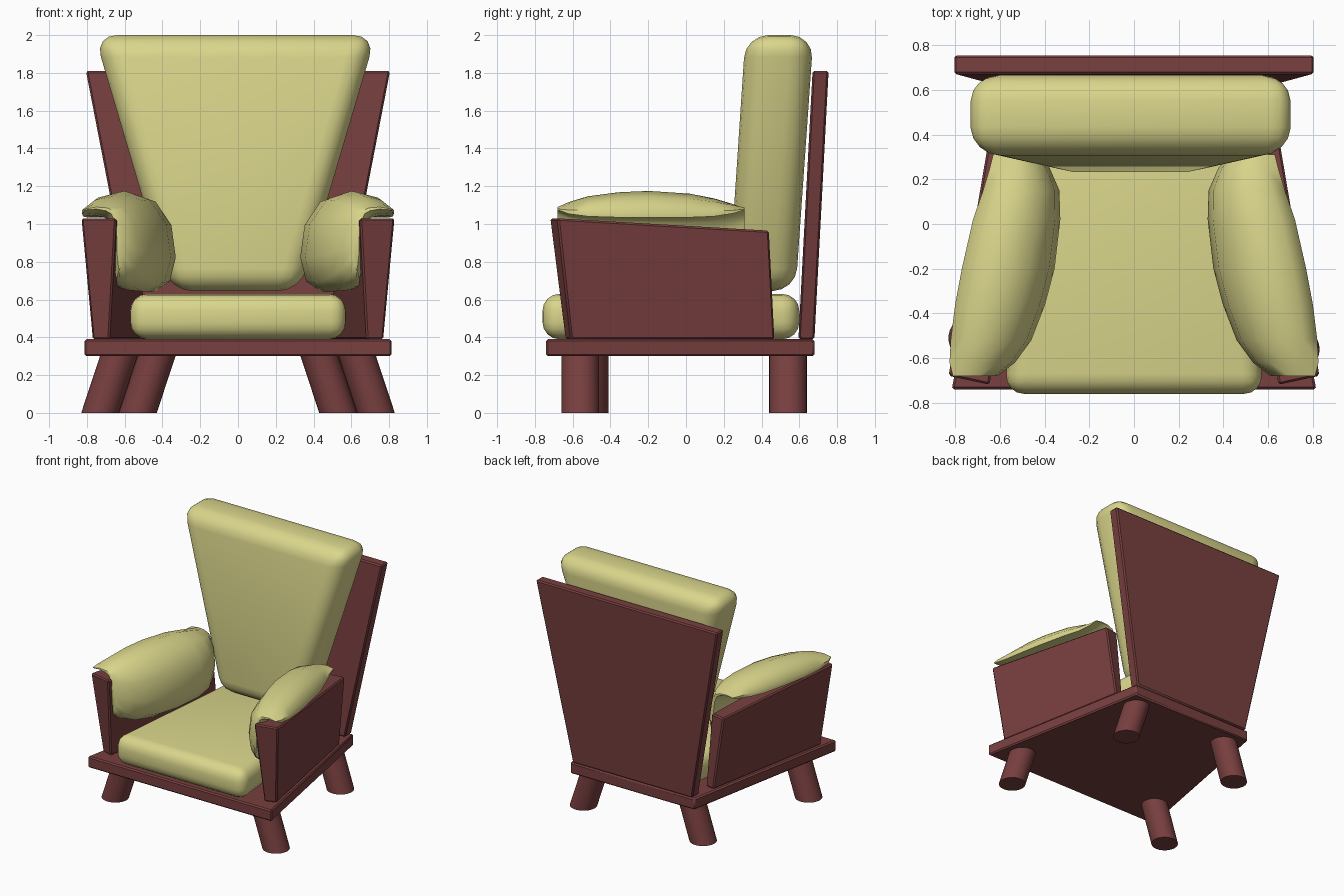
import bpy, bmesh

if "Cube" in bpy.data.objects:
    bpy.data.objects.remove(bpy.data.objects["Cube"])


def material(name, color):
    m = bpy.data.materials.new(name)
    m.diffuse_color = color
    m.use_nodes = True
    m.node_tree.nodes["Principled BSDF"].inputs["Base Color"].default_value = m.diffuse_color
    return m


WOOD = material("red_wood", (0.19, 0.05, 0.05, 1))
CLOTH = material("yellow_cloth", (0.70, 0.67, 0.26, 1))


def finish(name, bm, mat, bevel=0, segments=1, angle=0.6):
    bmesh.ops.recalc_face_normals(bm, faces=bm.faces)
    if bevel:
        bmesh.ops.bevel(bm, geom=bm.edges[:], offset=bevel, segments=segments,
                        profile=0.5, affect='EDGES', clamp_overlap=True)
    mesh = bpy.data.meshes.new(name)
    bm.to_mesh(mesh)
    bm.free()
    mesh.materials.append(mat)
    ob = bpy.data.objects.new(name, mesh)
    bpy.context.collection.objects.link(ob)
    bpy.ops.object.select_all(action='DESELECT')
    ob.select_set(True)
    bpy.context.view_layer.objects.active = ob
    bpy.ops.object.shade_smooth_by_angle(angle=angle)
    return ob


def loft(name, rings, mat, mirror=1, **kw):
    """Closed solid through equal-length rings of points."""
    bm = bmesh.new()
    vs = [[bm.verts.new((x * mirror, y, z)) for x, y, z in r] for r in rings]
    n = len(vs[0])
    for a, b in zip(vs, vs[1:]):
        for i in range(n):
            j = (i + 1) % n
            bm.faces.new((a[i], a[j], b[j], b[i]))
    bm.faces.new(vs[0])
    bm.faces.new(vs[-1])
    return finish(name, bm, mat, **kw)


def slab(z, hw_front, hw_back, y0, y1, cx=0):
    return [(cx - hw_front, y0, z), (cx + hw_front, y0, z),
            (cx + hw_back, y1, z), (cx - hw_back, y1, z)]


# Wooden base and backboard
loft("base", [slab(0.30, 0.815, 0.55, -0.74, 0.68),
              slab(0.39, 0.815, 0.55, -0.74, 0.68)], WOOD, bevel=0.01)
loft("backboard", [slab(0.39, 0.53, 0.53, 0.595, 0.68),
                   slab(1.81, 0.805, 0.805, 0.67, 0.755)], WOOD, bevel=0.01)

# Seat and back cushions
loft("seat_cushion", [slab(0.39, 0.58, 0.45, -0.76, 0.60),
                      slab(0.63, 0.58, 0.45, -0.76, 0.60)],
     CLOTH, bevel=0.09, segments=4)
loft("back_cushion", [slab(0.645, 0.345, 0.345, 0.225, 0.58, -0.015),
                      slab(2.0, 0.745, 0.745, 0.315, 0.675, -0.015)],
     CLOTH, bevel=0.12, segments=4)

# Arm pillow cross-section (x, z): outer skin, and seam line against the panel
SKIN = [(0.77, 1.08), (0.71, 1.145), (0.60, 1.175), (0.47, 1.13), (0.38, 1.0),
        (0.355, 0.82), (0.39, 0.69), (0.47, 0.64), (0.56, 0.65)]
SEAM = [(0.77, 1.035), (0.71, 1.04), (0.66, 1.03), (0.63, 1.01), (0.61, 0.95),
        (0.60, 0.85), (0.60, 0.76), (0.595, 0.70), (0.59, 0.66)]
# Stations along the pillow: y, fullness, side shift, height scale
STATIONS = [(-0.68, 0.12, 0.04, 0.85), (-0.62, 0.5, 0.055, 0.93),
            (-0.52, 0.78, 0.05, 0.98), (-0.36, 0.95, 0.03, 1),
            (-0.2, 1, 0, 1), (0.02, 0.9, -0.05, 1), (0.15, 0.7, -0.095, 0.98),
            (0.25, 0.4, -0.125, 0.92), (0.31, 0.1, -0.14, 0.85)]


def pillow_ring(y, f, dx, k):
    skin = [(bx + f * (sx - bx), bz + f * (sz - bz))
            for (sx, sz), (bx, bz) in zip(SKIN, SEAM)]
    lift = (1 - k) * 0.25
    return [(x + dx, y, 1.05 + (z - 1.05) * k + lift)
            for x, z in skin + SEAM[::-1]]


for side, s in (("right", 1), ("left", -1)):
    # Side panel, thicker toward the top front
    loft(side + "_arm_panel",
         [[(0.68, -0.64, 0.39), (0.77, -0.61, 0.39),
           (0.57, 0.47, 0.39), (0.49, 0.45, 0.39)],
          [(0.645, -0.72, 1.03), (0.83, -0.68, 1.03),
           (0.64, 0.44, 0.965), (0.52, 0.42, 0.965)]],
         WOOD, mirror=s, bevel=0.01)
    loft(side + "_arm_pillow", [pillow_ring(*st) for st in STATIONS],
         CLOTH, mirror=s, angle=0.9)

    # Splayed legs
    front_y = -0.56 if s > 0 else -0.51
    for label, x, y in (("front", 0.73, front_y), ("back", 0.53, 0.54)):
        bm = bmesh.new()
        bmesh.ops.create_cone(bm, cap_ends=True, segments=32, radius1=0.1,
                              radius2=0.1, depth=0.31)
        for v in bm.verts:
            v.co.z += 0.155
            v.co.x = s * (x - 0.33 * v.co.z) + v.co.x
            v.co.y += y
        finish(f"{side}_{label}_leg", bm, WOOD)
